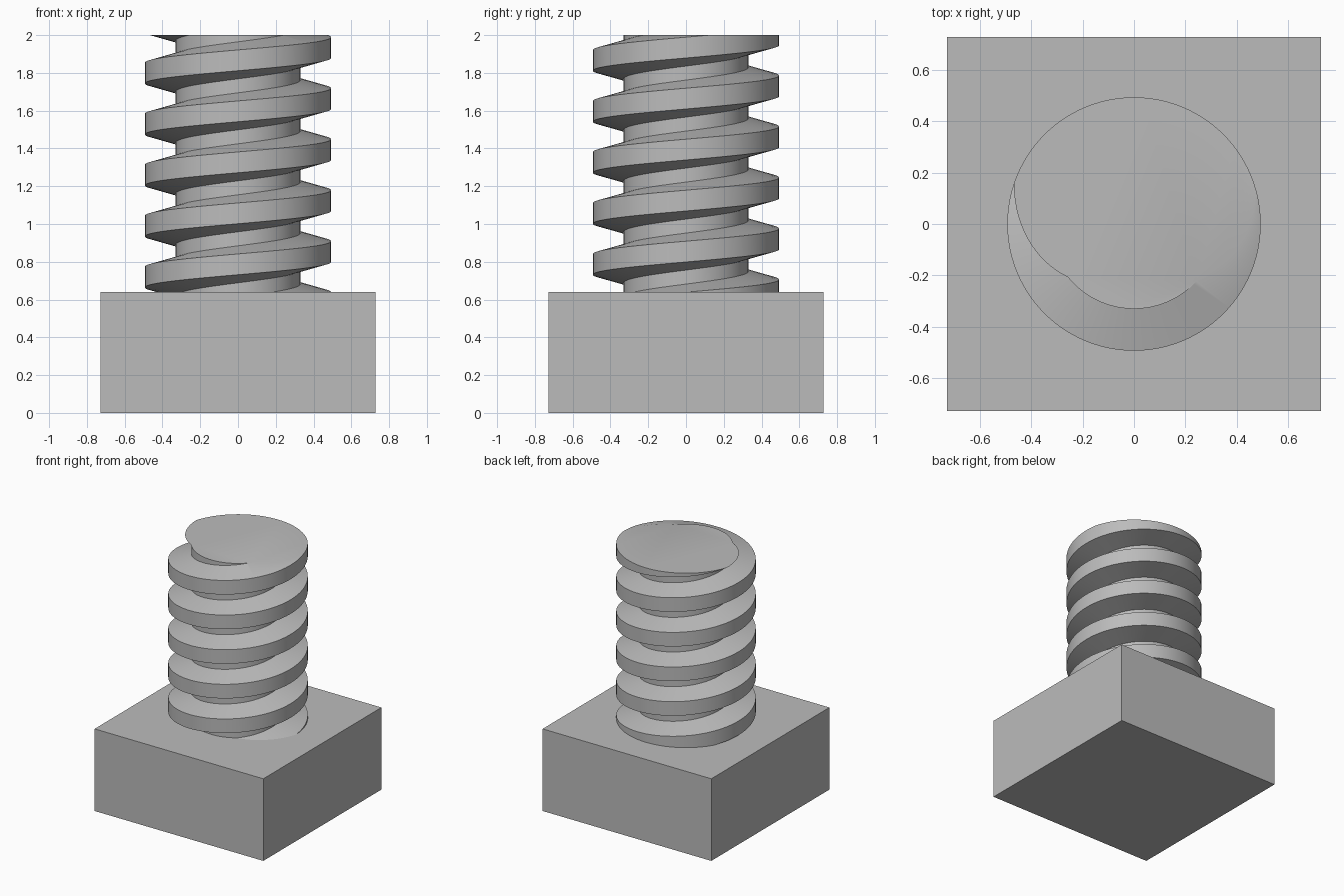
import bpy, bmesh, math

cube = bpy.data.objects.get("Cube")
if cube:
    bpy.data.objects.remove(cube, do_unlink=True)

HEAD_W, HEAD_H, TOP = 1.455, 0.64, 2.0
ROOT_R, CREST_R = 0.33, 0.493
PITCH, CREST, FLANK = 0.27, 0.11, 0.043
PHASE = 1.934          # height of a crest centre on the +x side
STEPS = 96             # segments per turn

steel = bpy.data.materials.new("grey steel")
steel.use_nodes = True
GREY = (0.5, 0.5, 0.5, 1)
steel.diffuse_color = GREY
steel.node_tree.nodes["Principled BSDF"].inputs["Base Color"].default_value = GREY


def add_object(name, bm):
    bmesh.ops.recalc_face_normals(bm, faces=bm.faces)
    mesh = bpy.data.meshes.new(name)
    bm.to_mesh(mesh)
    bm.free()
    obj = bpy.data.objects.new(name, mesh)
    mesh.materials.append(steel)
    bpy.context.collection.objects.link(obj)
    return obj


# Square head
bm = bmesh.new()
bmesh.ops.create_cube(bm, size=1)
bmesh.ops.scale(bm, vec=(HEAD_W, HEAD_W, HEAD_H), verts=bm.verts)
bmesh.ops.translate(bm, vec=(0, 0, HEAD_H / 2), verts=bm.verts)
add_object("square_head", bm)

# Threaded shaft: trapezoid tooth swept along a right-handed helix
half = CREST / 2
profile = [(ROOT_R, -half - FLANK), (CREST_R, -half), (CREST_R, half),
           (ROOT_R, half + FLANK), (ROOT_R, PITCH - half - FLANK)]
bm = bmesh.new()
previous = None
for i in range(-7 * STEPS, 2 * STEPS + 1):
    a = math.tau * i / STEPS
    lift = PHASE + PITCH * i / STEPS
    ring = [bm.verts.new((r * math.cos(a), r * math.sin(a), lift + z)) for r, z in profile]
    if previous:
        for k in range(len(profile) - 1):
            bm.faces.new((previous[k], ring[k], ring[k + 1], previous[k + 1]))
    previous = ring
bmesh.ops.remove_doubles(bm, verts=bm.verts, dist=0.0005)

# Trim the helix flat at both ends and close the tip
for height, direction in ((HEAD_H - 0.02, -1), (TOP, 1)):
    bmesh.ops.bisect_plane(bm, geom=bm.verts[:] + bm.edges[:] + bm.faces[:], dist=1e-5,
                           plane_co=(0, 0, height), plane_no=(0, 0, direction),
                           clear_outer=True)
    rim = [e for e in bm.edges
           if e.is_boundary and all(abs(v.co.z - height) < 1e-4 for v in e.verts)]
    bmesh.ops.triangle_fill(bm, edges=rim, use_beauty=True)
shaft = add_object("threaded_shaft", bm)

# Smooth round surfaces, crisp thread edges
bpy.ops.object.select_all(action="DESELECT")
shaft.select_set(True)
bpy.context.view_layer.objects.active = shaft
bpy.ops.object.shade_smooth_by_angle(angle=math.radians(30))
